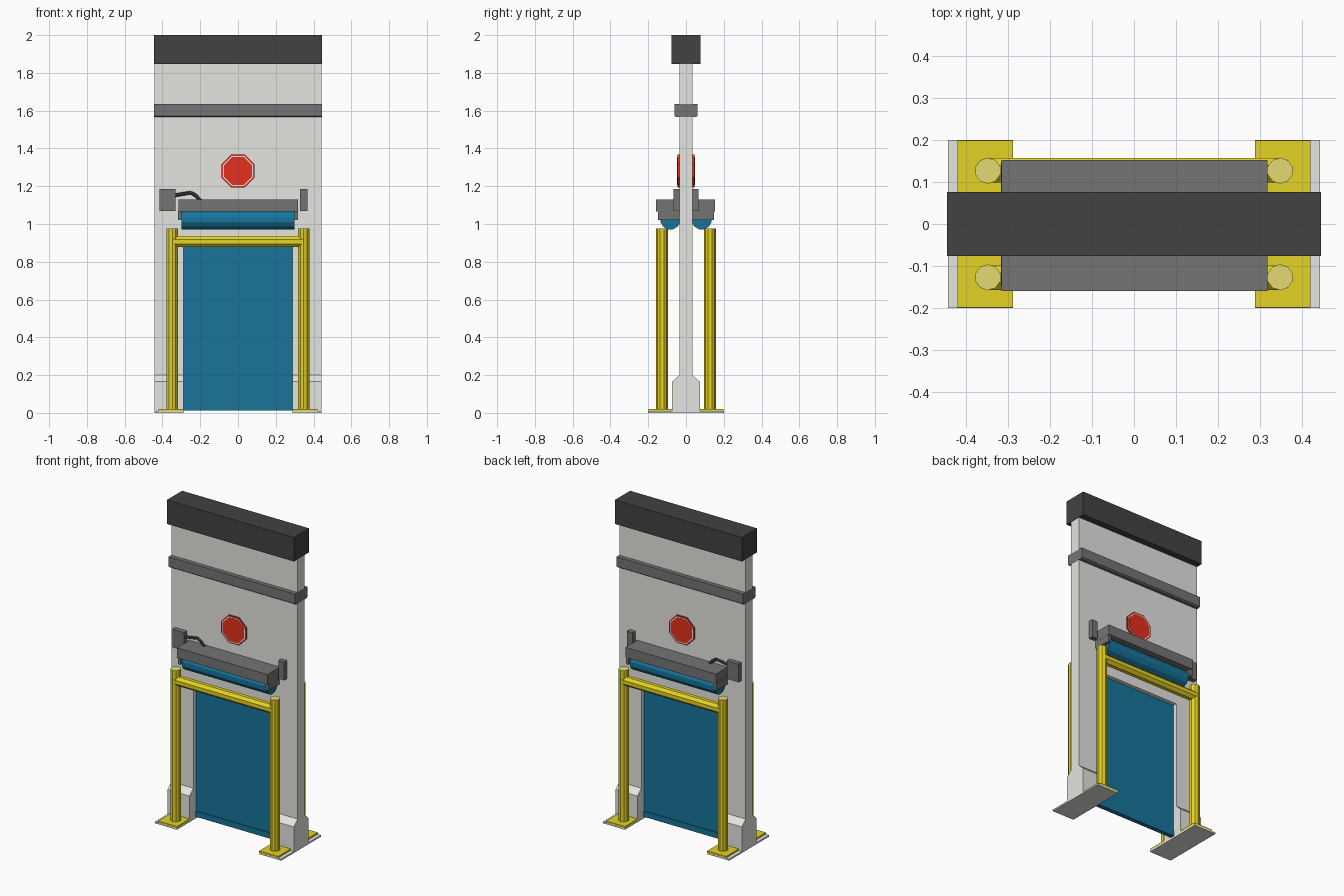
import bpy, bmesh, math
from mathutils import Matrix, Vector

if "Cube" in bpy.data.objects:
    bpy.data.objects.remove(bpy.data.objects["Cube"])


def mat(name, rgb):
    m = bpy.data.materials.new(name)
    m.diffuse_color = (*rgb, 1)
    m.use_nodes = True
    m.node_tree.nodes["Principled BSDF"].inputs["Base Color"].default_value = m.diffuse_color
    return m


WALL = mat("concrete", (0.78, 0.78, 0.75))
YELLOW = mat("safety_yellow", (0.78, 0.65, 0.018))
PALE = mat("pale_yellow", (0.78, 0.70, 0.17))
BLUE = mat("curtain_blue", (0.009, 0.175, 0.33))
RED = mat("sign_red", (0.78, 0.028, 0.012))
WHITE = mat("sign_white", (0.9, 0.9, 0.9))
GREY = mat("mid_grey", (0.175, 0.175, 0.175))
DARK = mat("dark_grey", (0.054, 0.054, 0.054))


def finish(name, bm, material):
    bmesh.ops.recalc_face_normals(bm, faces=bm.faces)
    me = bpy.data.meshes.new(name)
    bm.to_mesh(me)
    bm.free()
    me.materials.append(material)
    ob = bpy.data.objects.new(name, me)
    bpy.context.collection.objects.link(ob)
    return ob


def box(name, x, y, z, material):
    """Box from (min, max) ranges."""
    bm = bmesh.new()
    bmesh.ops.create_cube(bm, size=1)
    for v in bm.verts:
        v.co = [r[0] if c < 0 else r[1] for c, r in zip(v.co, (x, y, z))]
    return finish(name, bm, material)


def extrude_x(name, profile, x, material):
    """Extrude a (y, z) profile along x."""
    bm = bmesh.new()
    f = bm.faces.new([bm.verts.new((x[0], y, z)) for y, z in profile])
    r = bmesh.ops.extrude_face_region(bm, geom=[f])
    for v in r["geom"]:
        if isinstance(v, bmesh.types.BMVert):
            v.co.x = x[1]
    return finish(name, bm, material)


def rod(name, a, b, radius, sides, material, turn=0.0):
    """Flat-sided cylinder between two points."""
    a, b = Vector(a), Vector(b)
    bm = bmesh.new()
    bmesh.ops.create_cone(bm, cap_ends=True, segments=sides, radius1=radius,
                          radius2=radius, depth=(b - a).length)
    rot = (b - a).to_track_quat('Z', 'Y').to_matrix().to_4x4()
    bm.transform(Matrix.Translation((a + b) / 2) @ rot @ Matrix.Rotation(turn, 4, 'Z'))
    return finish(name, bm, material)


def side_y(s, near, far):
    return tuple(sorted((s * near, s * far)))


W = 0.443   # half width of the wall
D = 0.288   # half width of the doorway

# Wall: flared piers, upper wall, trim band and top beam
pier = [(-0.073, 0.01), (0.073, 0.01), (0.073, 0.165), (0.035, 0.2),
        (0.035, 0.88), (-0.035, 0.88), (-0.035, 0.2), (-0.073, 0.165)]
for s, side in ((-1, "left"), (1, "right")):
    extrude_x(side + "_pier", pier, (s * D, s * W), WALL)
    box(side + "_floor_plate", side_y(s, D, W), (-0.2, 0.2), (0, 0.01), WALL)
box("upper_wall", (-W, W), (-0.035, 0.035), (0.88, 1.86), WALL)
band = [(-0.052, 1.566), (0.052, 1.566), (0.062, 1.573), (0.062, 1.635),
        (-0.062, 1.635), (-0.062, 1.573)]
extrude_x("trim_band", band, (-W - 0.001, W + 0.001), GREY)
box("top_beam", (-W - 0.002, W + 0.002), (-0.076, 0.076), (1.848, 2.0), DARK)

# Door curtain with a thicker bottom bar
box("door_curtain", (-D, D), (-0.01, 0.01), (0.012, 0.885), BLUE)
box("curtain_bottom_bar", (-D, D), (-0.014, 0.014), (0.012, 0.048), BLUE)

# Everything that repeats on the front and back
for s, face, front in ((-1, "front", 0.16), (1, "back", 0.153)):
    # Curtain roll under its housing
    box(face + "_roll_housing", (-0.316, 0.318), side_y(s, 0.03, front), (1.066, 1.13), GREY)
    for e in (-1, 1):
        box(face + "_roll_end_plate", side_y(e, 0.298, 0.317),
            side_y(s, 0.03, 0.148), (1.022, 1.07), GREY)
    rod(face + "_curtain_roll", (-0.298, s * 0.083, 1.023), (0.298, s * 0.083, 1.023),
        0.053, 12, BLUE, math.pi / 12)

    # Motor, control box and bent cable
    box(face + "_motor_box", (-0.415, -0.332), side_y(s, 0.03, 0.065), (1.07, 1.185), GREY)
    box(face + "_control_box", (0.328, 0.368), side_y(s, 0.03, 0.065), (1.07, 1.185), GREY)
    path = [(-0.335, 1.152), (-0.25, 1.166), (-0.225, 1.152), (-0.195, 1.12)]
    for (x1, z1), (x2, z2) in zip(path, path[1:]):
        rod(face + "_cable", (x1, s * 0.05, z1), (x2, s * 0.05, z2), 0.009, 6, DARK)

    # Octagonal sign: red plate, white ring, red centre
    for part, r, depth, m in (("sign_plate", 0.087, 0.044, RED),
                              ("sign_ring", 0.08, 0.0452, WHITE),
                              ("sign_centre", 0.0745, 0.0465, RED)):
        rod(face + "_" + part, (0, s * 0.03, 1.281), (0, s * depth, 1.281),
            r / math.cos(math.pi / 8), 8, m, math.pi / 8)

    # Guard rail: two capped posts on foot plates with a cross bar
    for e in (-1, 1):
        x, y = e * 0.348, s * 0.127
        box(face + "_foot_plate", side_y(e, D, 0.42), side_y(s, 0.07, 0.199),
            (0.01, 0.02), YELLOW)
        rod(face + "_guard_post", (x, y, 0.015), (x, y, 0.972), 0.031, 10, YELLOW)
        rod(face + "_post_cap", (x, y, 0.972), (x, y, 0.977), 0.031, 10, PALE)
    rod(face + "_guard_bar", (-0.345, s * 0.128, 0.907), (0.345, s * 0.128, 0.907),
        0.031, 8, YELLOW, math.pi / 8)
